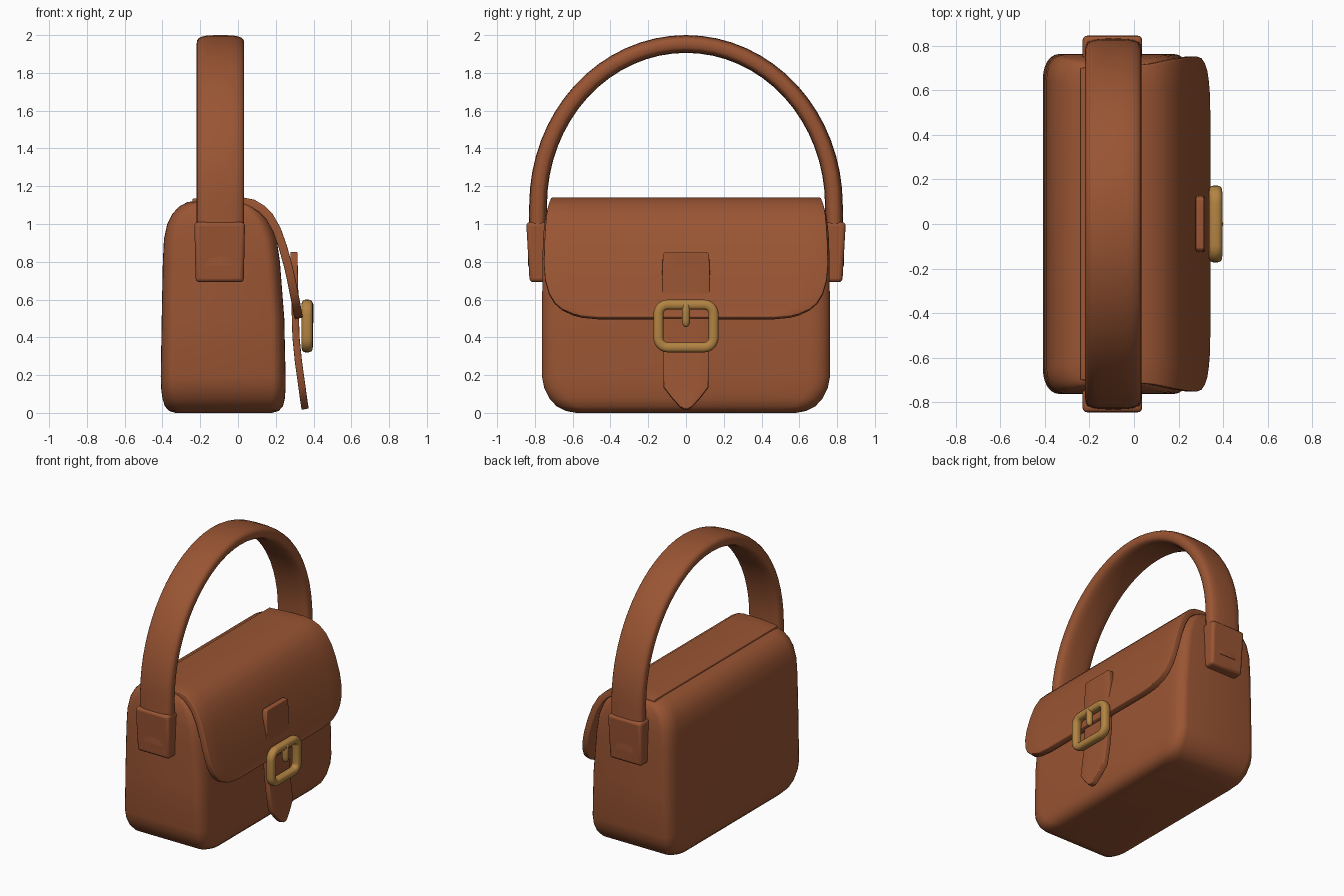
import bpy
import bmesh
from math import sin, cos, pi, copysign
from mathutils import Vector

if "Cube" in bpy.data.objects:
    bpy.data.objects.remove(bpy.data.objects["Cube"])


def material(name, rgb):
    m = bpy.data.materials.new(name)
    m.use_nodes = True
    m.diffuse_color = (*rgb, 1)
    m.node_tree.nodes["Principled BSDF"].inputs["Base Color"].default_value = (*rgb, 1)
    return m


LEATHER = material("brown leather", (0.32, 0.09, 0.033))
BRASS = material("brass", (0.45, 0.23, 0.055))


def finish(name, bm, mat, solid=0, bevel=0):
    """Turn a bmesh into a smooth shaded object with optional thickness and rounding."""
    bmesh.ops.recalc_face_normals(bm, faces=bm.faces)
    mesh = bpy.data.meshes.new(name)
    bm.to_mesh(mesh)
    bm.free()
    mesh.materials.append(mat)
    ob = bpy.data.objects.new(name, mesh)
    bpy.context.collection.objects.link(ob)
    for other in bpy.context.selected_objects:
        other.select_set(False)
    ob.select_set(True)
    bpy.context.view_layer.objects.active = ob
    bpy.ops.object.shade_smooth_by_angle(angle=pi / 4)
    if solid:
        mod = ob.modifiers.new("thickness", "SOLIDIFY")
        mod.thickness, mod.offset = solid, 0
    if bevel:
        mod = ob.modifiers.new("rounding", "BEVEL")
        mod.width, mod.segments, mod.limit_method = bevel, 3, "ANGLE"
        mod.angle_limit = pi / 4
    return ob


def loft(rings, wrap=True, caps=True, closed=False):
    """Bridge equal rings of points; wrap joins each ring, closed joins last to first."""
    bm = bmesh.new()
    rows = [[bm.verts.new(p) for p in ring] for ring in rings]
    n = len(rows[0])
    pairs = list(zip(rows, rows[1:])) + ([(rows[-1], rows[0])] if closed else [])
    for a, b in pairs:
        for i in range(n if wrap else n - 1):
            j = (i + 1) % n
            bm.faces.new((a[i], a[j], b[j], b[i]))
    if wrap and caps and not closed:
        bm.faces.new(rows[0])
        bm.faces.new(rows[-1])
    return bm


def oval(a, b, power, n=20):
    """Rounded section, from an ellipse (power 2) towards a rectangle."""
    def f(v):
        return copysign(abs(v) ** (2 / power), v)
    return [(a * f(cos(2 * pi * i / n)), b * f(sin(2 * pi * i / n))) for i in range(n)]


def sweep(path, x, section, closed=False, scales=None):
    """Carry a section along a path lying in the y-z plane."""
    rings, n = [], len(path)
    for i, (y, z) in enumerate(path):
        prev = path[(i - 1) % n] if closed else path[max(i - 1, 0)]
        nxt = path[(i + 1) % n] if closed else path[min(i + 1, n - 1)]
        t = Vector((nxt[0] - prev[0], nxt[1] - prev[1])).normalized()
        s = scales[i] if scales else 1
        rings.append([(x + u * s, y - t.y * v * s, z + t.x * v * s) for u, v in section])
    return loft(rings, closed=closed)


def sheet(rows, columns=12):
    """Grid running along a side profile: each row is x, z and half width."""
    return loft([[(x, w * (2 * i / columns - 1), z) for i in range(columns + 1)]
                 for x, z, w in rows], wrap=False)


def rounded_rect(x0, x1, hy, rx, ry, seg=6):
    """Plan outline with elliptical corners."""
    pts = []
    for k, (cx, cy) in enumerate([(x1 - rx, hy - ry), (x0 + rx, hy - ry),
                                  (x0 + rx, ry - hy), (x1 - rx, ry - hy)]):
        for i in range(seg + 1):
            a = pi / 2 * (k + i / seg)
            pts.append((cx + rx * cos(a), cy + ry * sin(a)))
    return pts


# Body: stacked plan outlines as height, back, front, half width
levels = [
    (0.0, -0.33, 0.18, 0.58), (0.01, -0.365, 0.215, 0.635), (0.035, -0.387, 0.238, 0.685),
    (0.075, -0.4, 0.248, 0.722), (0.13, -0.407, 0.252, 0.75), (0.19, -0.409, 0.252, 0.762),
    (0.5, -0.404, 0.245, 0.762), (0.8, -0.398, 0.222, 0.76), (0.92, -0.392, 0.205, 0.757),
    (1.0, -0.375, 0.175, 0.75), (1.05, -0.35, 0.145, 0.742), (1.09, -0.315, 0.11, 0.73),
    (1.115, -0.27, 0.07, 0.715), (1.126, -0.21, 0.03, 0.695)]
body = [[(px, py, z) for px, py in rounded_rect(x0, x1, hy, 0.07, 0.11)]
        for z, x0, x1, hy in levels]
finish("bag_body", loft(body), LEATHER)

# Flap folding over the top and down the front, with rounded lower corners
flap = [
    (-0.24, 1.112, 0.70), (-0.1, 1.117, 0.71), (0.03, 1.117, 0.715), (0.08, 1.107, 0.72),
    (0.125, 1.08, 0.73), (0.165, 1.04, 0.738), (0.205, 0.97, 0.745), (0.237, 0.88, 0.75),
    (0.265, 0.78, 0.752), (0.283, 0.7, 0.745), (0.297, 0.63, 0.725), (0.307, 0.58, 0.695),
    (0.313, 0.545, 0.655), (0.318, 0.52, 0.6), (0.321, 0.507, 0.55), (0.323, 0.5, 0.47)]
finish("front_flap", sheet(flap), LEATHER, solid=0.045, bevel=0.012)

# Closing strap with pointed end, passing through the flap
strap = [
    (0.296, 0.852, 0.11), (0.296, 0.84, 0.122), (0.298, 0.75, 0.126), (0.301, 0.6, 0.124),
    (0.307, 0.4, 0.121), (0.32, 0.27, 0.12), (0.339, 0.135, 0.118), (0.347, 0.075, 0.072),
    (0.354, 0.03, 0.03), (0.356, 0.02, 0.012)]
finish("closing_strap", sheet(strap, 4), LEATHER, solid=0.038, bevel=0.01)

# Handle: half ellipse arch with straight feet
arch = [(0.783 * cos(pi * i / 32), 1.1 + 0.853 * sin(pi * i / 32)) for i in range(33)]
handle = [(0.79, 0.78), (0.786, 0.95)] + arch + [(-0.786, 0.95), (-0.79, 0.78)]
finish("carry_handle", sweep(handle, -0.093, oval(0.126, 0.047, 3.2, 24)), LEATHER)

# Handle tabs on both ends, slimmer towards the bottom
for side, label in ((1, "left"), (-1, "right")):
    bm = bmesh.new()
    bmesh.ops.create_cube(bm, size=1)
    for v in bm.verts:
        top = v.co.z > 0
        outer = 0.846 if top else 0.828
        v.co = (-0.097 + v.co.x * (0.268 if top else 0.255),
                side * (outer if v.co.y > 0 else 0.735), 1.01 if top else 0.692)
    finish(label + "_handle_tab", bm, LEATHER, bevel=0.02)

# Buckle frame
frame = [(y, z + 0.46) for y, z in rounded_rect(-0.146, 0.146, 0.113, 0.05, 0.05)]
finish("buckle_frame", sweep(frame, 0.366, oval(0.03, 0.027, 2.6, 14), closed=True), BRASS)

# Buckle prong with rounded ends
prong = [(0, z) for z in (0.587, 0.582, 0.57, 0.53, 0.49, 0.47, 0.46, 0.455)]
finish("buckle_prong", sweep(prong, 0.378, oval(0.023, 0.022, 2, 12),
                             scales=(0.4, 0.75, 1, 1, 1, 0.85, 0.6, 0.25)), BRASS)
